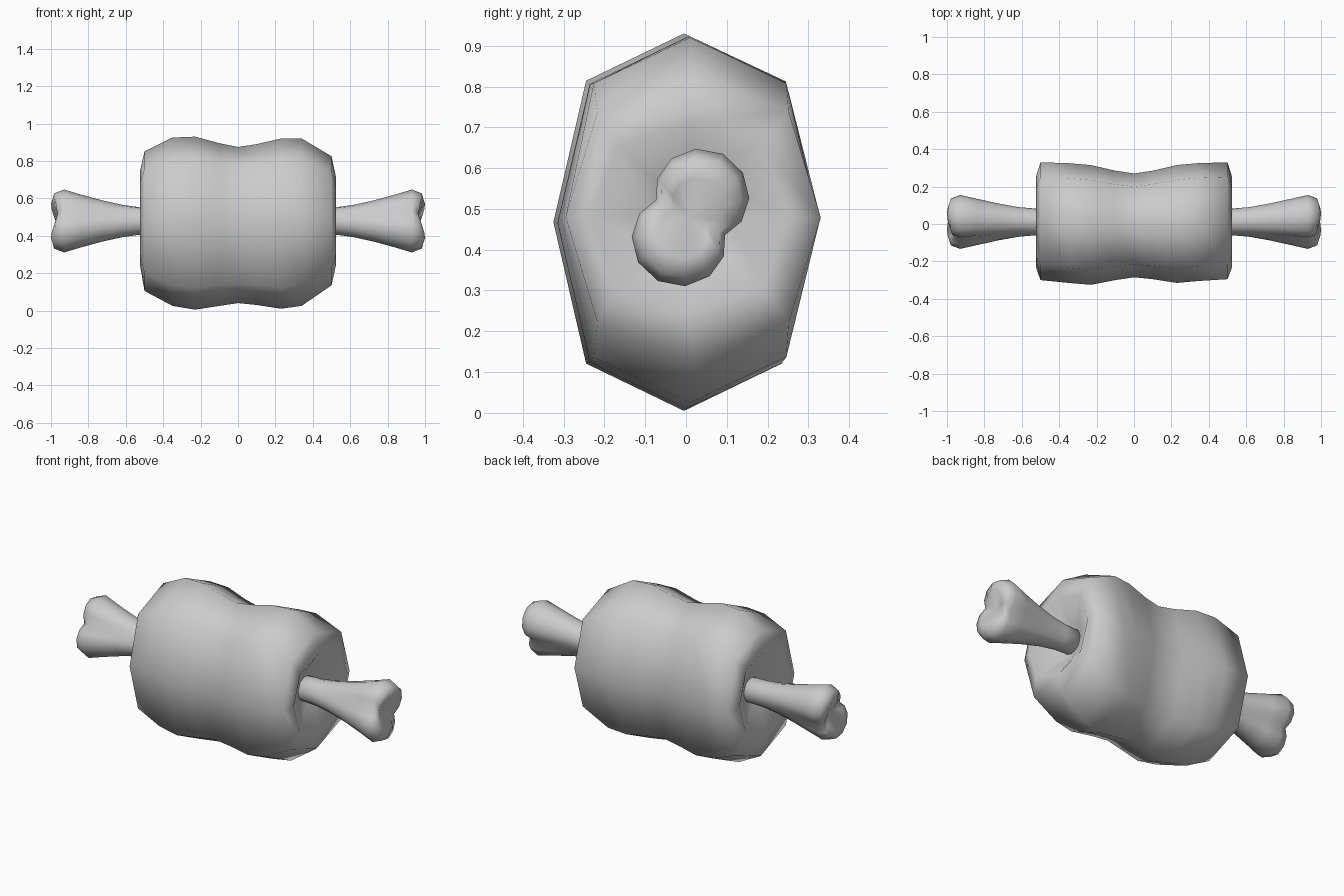
import bpy, bmesh
from math import cos, sin, pi, radians
from mathutils import Vector

cube = bpy.data.objects.get("Cube")
if cube:
    bpy.data.objects.remove(cube, do_unlink=True)

grey = bpy.data.materials.new("plain grey")
grey.use_nodes = True
grey.diffuse_color = (0.6, 0.6, 0.6, 1)
grey.node_tree.nodes["Principled BSDF"].inputs["Base Color"].default_value = (0.6, 0.6, 0.6, 1)


def loft(name, rings, first_tip, last_tip):
    """Skin a row of rings and close each end with a fan to a tip point."""
    bm = bmesh.new()
    rows = [[bm.verts.new(p) for p in ring] for ring in rings]
    n = len(rows[0])
    for a, b in zip(rows, rows[1:]):
        for i in range(n):
            j = (i + 1) % n
            bm.faces.new((a[i], a[j], b[j], b[i]))
    for row, tip in ((rows[0], first_tip), (rows[-1], last_tip)):
        t = bm.verts.new(tip)
        for i in range(n):
            bm.faces.new((row[i], row[(i + 1) % n], t))
    bmesh.ops.recalc_face_normals(bm, faces=bm.faces)
    mesh = bpy.data.meshes.new(name)
    bm.to_mesh(mesh)
    bm.free()
    mesh.shade_smooth()
    mesh.materials.append(grey)
    obj = bpy.data.objects.new(name, mesh)
    bpy.context.collection.objects.link(obj)
    return obj


def meat_ring(x, top, bottom, back, front):
    """Eight-sided oval with slightly squared diagonals."""
    mid = Vector((x, (back + front) / 2, (top + bottom) / 2))
    ring = []
    for i in range(8):
        k = 1.06 if i % 2 else 1
        a = i * pi / 4
        ring.append(mid + k * Vector((0, cos(a) * (back - front) / 2,
                                      sin(a) * (top - bottom) / 2)))
    return ring


# Meat: dented ends, two bulges and a waist (x, top, bottom, back, front)
meat = [
    (-0.44, 0.58, 0.38, 0.10, -0.08),
    (-0.525, 0.74, 0.25, 0.25, -0.23),
    (-0.50, 0.85, 0.105, 0.33, -0.30),
    (-0.35, 0.925, 0.025, 0.325, -0.315),
    (-0.23, 0.93, 0.005, 0.315, -0.325),
    (-0.10, 0.895, 0.025, 0.285, -0.30),
    (0.0, 0.875, 0.04, 0.27, -0.285),
    (0.10, 0.89, 0.03, 0.285, -0.295),
    (0.23, 0.92, 0.01, 0.315, -0.315),
    (0.34, 0.92, 0.025, 0.325, -0.305),
    (0.50, 0.825, 0.135, 0.33, -0.295),
    (0.525, 0.71, 0.25, 0.25, -0.23),
    (0.44, 0.58, 0.38, 0.10, -0.08),
]
loft("meat", [meat_ring(*r) for r in meat], (-0.42, 0.01, 0.48), (0.42, 0.01, 0.48))


def bone_ring(x, waist, lobe, notch):
    """Round section that swells into two tilted lobes."""
    ring = []
    for i in range(16):
        a = 2 * pi * i / 16 + radians(63)
        c = abs(cos(2 * pi * i / 16))
        r = waist + lobe * c
        ring.append((x - notch * (1 - c), 0.011 + r * cos(a), 0.479 + r * sin(a)))
    return ring


# Bone ends: shaft to two-lobed knob (x, waist, lobe, notch)
bone = [
    (0.40, 0.070, 0.0, 0),
    (0.525, 0.070, 0.004, 0),
    (0.62, 0.073, 0.015, 0),
    (0.73, 0.082, 0.032, 0),
    (0.84, 0.092, 0.054, 0),
    (0.93, 0.095, 0.080, 0),
    (0.985, 0.080, 0.073, 0.02),
    (1.0, 0.045, 0.057, 0.05),
]
for side, sx in (("left", 1), ("right", -1)):
    rings = [[(sx * x, y, z) for x, y, z in bone_ring(*r)] for r in bone]
    loft(side + "_bone_end", rings, (sx * 0.39, 0.011, 0.479), (sx * 0.95, 0.011, 0.479))
